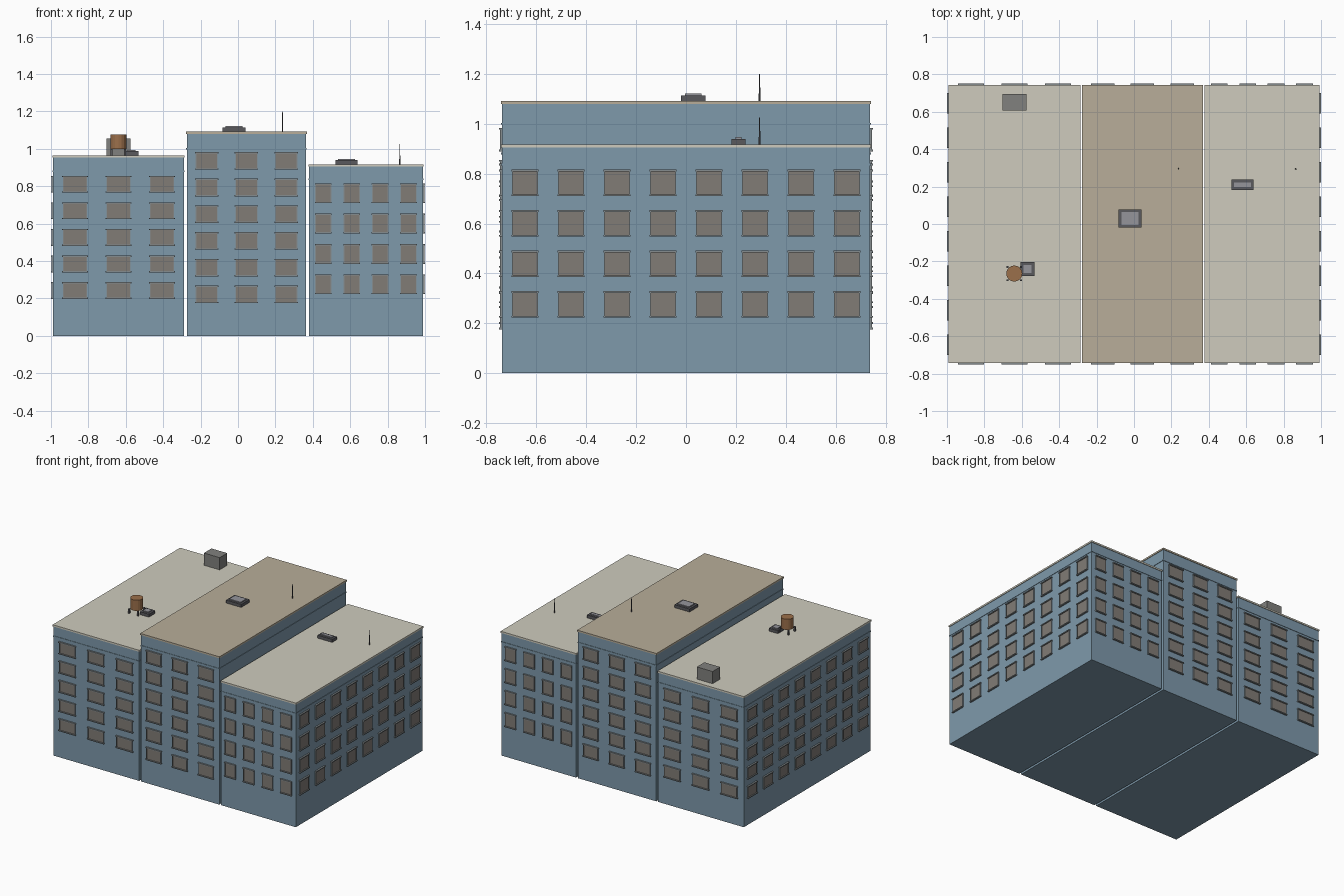
import bpy, bmesh, math
from mathutils import Matrix, Vector

if "Cube" in bpy.data.objects:
    bpy.data.objects.remove(bpy.data.objects["Cube"])


def material(name, rgb):
    m = bpy.data.materials.new(name)
    m.diffuse_color = (*rgb, 1)
    m.use_nodes = True
    m.node_tree.nodes["Principled BSDF"].inputs["Base Color"].default_value = m.diffuse_color
    return m


BLUE = material("blue_wall", (0.21, 0.32, 0.41))
PANE = material("window_pane", (0.22, 0.20, 0.18))
TRIM = material("window_trim", (0.24, 0.27, 0.28))
PALE = material("pale_roof", (0.62, 0.60, 0.51))
TAN = material("tan_roof", (0.48, 0.42, 0.32))
WOOD = material("wood", (0.33, 0.16, 0.07))
DARK = material("dark_metal", (0.10, 0.10, 0.11))
GLASS = material("skylight_glass", (0.30, 0.30, 0.33))
GREY = material("grey_hut", (0.22, 0.22, 0.21))


def add_box(bm, lo, hi):
    lo, hi = Vector(lo), Vector(hi)
    size = hi - lo
    bmesh.ops.create_cube(bm, size=1, matrix=Matrix.Translation((lo + hi) / 2)
                          @ Matrix.Diagonal((*size, 1)))


def finish(bm, name, mat):
    me = bpy.data.meshes.new(name)
    bm.to_mesh(me)
    bm.free()
    me.materials.append(mat)
    ob = bpy.data.objects.new(name, me)
    bpy.context.collection.objects.link(ob)
    return ob


def box(name, lo, hi, mat):
    bm = bmesh.new()
    add_box(bm, lo, hi)
    return finish(bm, name, mat)


def cone(name, x, y, z0, z1, r0, r1, sides, mat):
    bm = bmesh.new()
    bmesh.ops.create_cone(bm, cap_ends=True, segments=sides, radius1=r0, radius2=r1,
                          depth=z1 - z0,
                          matrix=Matrix.Translation((x, y, (z0 + z1) / 2)))
    return finish(bm, name, mat)


def windows(name, centre, angle, length, cols, rows, height):
    """Grid of windows on a wall whose outward direction is -y turned by angle."""
    pitch = length / cols
    w, wide, h = pitch * 0.26, pitch * 0.297, height / 2
    panes, trims = bmesh.new(), bmesh.new()
    for i in range(cols):
        u = (i + 0.5) * pitch - length / 2
        for z in rows:
            add_box(panes, (u - w, -0.005, z - h), (u + w, 0.002, z + h))
            # jambs, lintel and sill
            for s in (-1, 1):
                e = sorted((u + s * w, u + s * (w + 0.004)))
                add_box(trims, (e[0], -0.008, z - h), (e[1], 0.002, z + h))
                e = sorted((z + s * (h - 0.003), z + s * (h + 0.004)))
                add_box(trims, (u - wide, -0.012, e[0]), (u + wide, 0.002, e[1]))
    place = Matrix.Translation(centre) @ Matrix.Rotation(angle, 4, 'Z')
    for bm, part, mat in ((panes, "panes", PANE), (trims, "trim", TRIM)):
        bm.transform(place)
        finish(bm, name + "_" + part, mat)


Y = 0.738


def building(name, x0, x1, top, frieze, roof, cols, rows, height, side=0):
    box(name + "_walls", (x0, -Y, 0), (x1, Y, top - 0.01), BLUE)
    # frieze moulding and flat roof cap
    box(name + "_moulding", (x0 - 0.003, -Y - 0.003, frieze - 0.004),
        (x1 + 0.003, Y + 0.003, frieze + 0.004), BLUE)
    box(name + "_roof", (x0 - 0.004, -Y - 0.004, top - 0.012),
        (x1 + 0.004, Y + 0.004, top), roof)
    xm = (x0 + x1) / 2
    windows(name + "_front", (xm, -Y, 0), 0, x1 - x0, cols, rows, height)
    windows(name + "_back", (xm, Y, 0), math.pi, x1 - x0, cols, rows, height)
    if side:
        windows(name + "_side", (x1 if side > 0 else x0, 0, 0), side * math.pi / 2,
                2 * Y, 8, rows, height)


building("left_block", -0.988, -0.29, 0.965, 0.88, PALE, 3,
         [0.243 + 0.1418 * i for i in range(5)], 0.082, -1)
building("middle_block", -0.274, 0.364, 1.092, 1.0, TAN, 3,
         [0.222 + 0.1428 * i for i in range(6)], 0.086)
building("right_block", 0.38, 0.988, 0.917, 0.837, PALE, 4,
         [0.276 + 0.1622 * i for i in range(4)], 0.098, 1)


# skylights: dark curb with a raised pane
def skylight(name, x0, x1, y0, y1, z):
    box(name + "_curb", (x0, y0, z), (x1, y1, z + 0.022), DARK)
    t = 0.015
    box(name + "_glass", (x0 + t, y0 + t, z + 0.01), (x1 - t, y1 - t, z + 0.029), GLASS)


skylight("left_skylight", -0.607, -0.533, -0.277, -0.203, 0.965)
skylight("middle_skylight", -0.083, 0.04, -0.02, 0.078, 1.092)
skylight("right_skylight", 0.52, 0.64, 0.183, 0.238, 0.917)

# stair hut
box("stair_hut", (-0.703, 0.607, 0.96), (-0.575, 0.695, 1.055), GREY)

# water tank on four legs
TX, TY = -0.64, -0.265
cone("water_tank", TX, TY, 0.998, 1.077, 0.043, 0.043, 16, WOOD)
for i in (-1, 1):
    for j in (-1, 1):
        lx, ly = TX + i * 0.036, TY + j * 0.036
        box("tank_leg", (lx - 0.005, ly - 0.005, 0.96), (lx + 0.005, ly + 0.005, 1.0), DARK)

# antennas
for name, x, z in (("middle_antenna", 0.238, 1.09), ("right_antenna", 0.865, 0.915)):
    cone(name, x, 0.295, z, z + 0.11, 0.004, 0.0015, 6, DARK)
